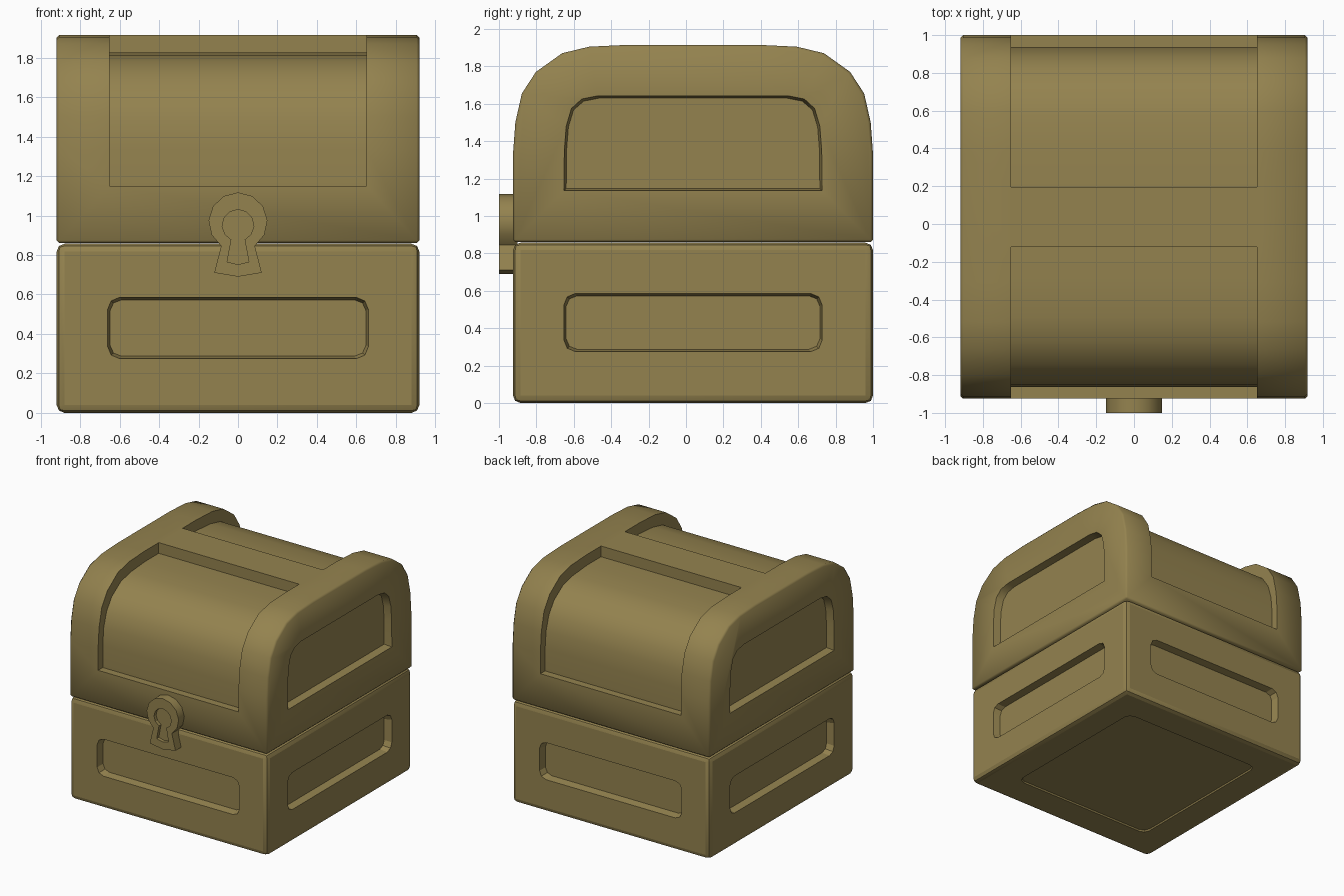
import bpy, bmesh, math

if "Cube" in bpy.data.objects:
    bpy.data.objects.remove(bpy.data.objects["Cube"])

CY = 0.0375        # chest centre in y (the lock sticks out in front)
HX, HY = 0.919, 0.9625
DEPTH = 0.062      # depth of the sunk panels

mat = bpy.data.materials.new("old brass brown")
mat.diffuse_color = (0.296, 0.226, 0.078, 1)
mat.use_nodes = True
mat.node_tree.nodes["Principled BSDF"].inputs["Base Color"].default_value = mat.diffuse_color


def taper(pts, d):
    """Shrink an outline by d on every side."""
    out = []
    lo = [min(p[i] for p in pts) for i in (0, 1)]
    hi = [max(p[i] for p in pts) for i in (0, 1)]
    for p in pts:
        q = []
        for i in (0, 1):
            c, h = (lo[i] + hi[i]) / 2, (hi[i] - lo[i]) / 2
            q.append(c + (p[i] - c) * (1 - d / h))
        out.append(q)
    return out


def prism(name, pts, axis, a, b, end=None, bevel=0, segments=1):
    """Extrude a 2D outline along an axis from a to b, optionally bevelling hard edges."""
    put = {"x": lambda p, t: (t, p[0], p[1]),
           "y": lambda p, t: (p[0], t, p[1]),
           "z": lambda p, t: (p[0], p[1], t)}[axis]
    bm = bmesh.new()
    va = [bm.verts.new(put(p, a)) for p in pts]
    vb = [bm.verts.new(put(p, b)) for p in (end or pts)]
    n = len(pts)
    bm.faces.new(va)
    bm.faces.new(vb)
    for i in range(n):
        j = (i + 1) % n
        bm.faces.new((va[i], va[j], vb[j], vb[i]))
    bmesh.ops.recalc_face_normals(bm, faces=bm.faces)
    if bevel:
        edges = [e for e in bm.edges if e.calc_face_angle() > math.radians(60)]
        bmesh.ops.bevel(bm, geom=edges, offset=bevel, segments=segments,
                        profile=0.5, affect='EDGES')
    me = bpy.data.meshes.new(name)
    bm.to_mesh(me)
    bm.free()
    me.materials.append(mat)
    ob = bpy.data.objects.new(name, me)
    bpy.context.collection.objects.link(ob)
    return ob


def activate(ob):
    bpy.ops.object.select_all(action='DESELECT')
    ob.select_set(True)
    bpy.context.view_layer.objects.active = ob


def cut(ob, cutter):
    m = ob.modifiers.new("cut", 'BOOLEAN')
    m.operation, m.solver, m.object = 'DIFFERENCE', 'EXACT', cutter
    activate(ob)
    bpy.ops.object.modifier_apply(modifier=m.name)
    bpy.data.objects.remove(cutter)


def sink(ob, pts, axis, surface, sign, depth=DEPTH):
    """Cut a slightly tapered panel into a side; sign is the outward direction."""
    cut(ob, prism("cutter", taper(pts, -0.004), axis, surface + sign * 0.02,
                  surface - sign * depth, end=taper(pts, 0.012)))


def rounded(cx, cy, hx, hy, r, n=2):
    pts = []
    for k, (sx, sy) in enumerate(((1, 1), (-1, 1), (-1, -1), (1, -1))):
        for i in range(n + 1):
            t = math.pi / 2 * (k + i / n)
            pts.append((cx + sx * (hx - r) + r * math.cos(t),
                        cy + sy * (hy - r) + r * math.sin(t)))
    return pts


def mirrored(half):
    """Complete a (u, z) half outline about the chest's middle."""
    return [(CY + u, z) for u, z in half] + [(CY - u, z) for u, z in reversed(half)]


# base box with a sunk panel on each side and a shallow one underneath
rect = [(-HX, CY - HY), (HX, CY - HY), (HX, CY + HY), (-HX, CY + HY)]
base = prism("chest_base", rect, "z", 0, 0.857, bevel=0.04, segments=2)
for s in (-1, 1):
    sink(base, rounded(0, 0.43, 0.66, 0.155, 0.06), "y", CY + s * HY, s)
    sink(base, rounded(CY, 0.43, 0.69, 0.155, 0.06), "x", s * HX, s)
sink(base, rounded(0, CY, 0.665, 0.695, 0.06), "z", 0, -1, depth=0.012)

# domed lid
dome = [(-HY, 0.86), (-HY, 1.33), (-0.95, 1.5), (-0.915, 1.655), (-0.84, 1.77),
        (-0.70, 1.87), (-0.555, 1.905), (-0.345, 1.915)]
lid = prism("chest_lid", mirrored(dome), "x", -HX, HX, bevel=0.014)

# curved panels at the front and back of the lid
curve = [(-0.90, 1.15), (-0.90, 1.34), (-0.887, 1.48), (-0.85, 1.60), (-0.78, 1.70),
         (-0.66, 1.78), (-0.53, 1.81), (-0.34, 1.825), (-0.158, 1.825),
         (-0.158, 2.1), (-1.2, 2.1), (-1.2, 1.15)]
for s in (1, -1):
    cut(lid, prism("cutter", [(CY + s * u, z) for u, z in curve], "x", -0.652, 0.652))

# arched panels at the lid ends
arch = [(-0.69, 1.135), (-0.688, 1.35), (-0.678, 1.48), (-0.65, 1.575),
        (-0.595, 1.625), (-0.51, 1.642)]
for s in (-1, 1):
    sink(lid, mirrored(arch), "x", s * HX, s)


# lock plate with a shallow keyhole
def keyhole(cz, r, start, foot_x, foot_z, tip_z, n):
    a0, a1 = math.radians(start), math.radians(180 - start)
    arc = [(r * math.cos(a0 + (a1 - a0) * i / n), cz + r * math.sin(a0 + (a1 - a0) * i / n))
           for i in range(n + 1)]
    return arc + [(-foot_x, foot_z), (0, tip_z), (foot_x, foot_z)]


lock = prism("lock_plate", keyhole(0.968, 0.149, -55, 0.12, 0.71, 0.69, 10), "y", -1.0, -0.90)
cut(lock, prism("cutter", keyhole(0.95, 0.08, -65, 0.055, 0.765, 0.752, 10), "y", -1.05, -0.972))

for ob, angle in ((base, 20), (lid, 50), (lock, 30)):
    activate(ob)
    bpy.ops.object.shade_smooth_by_angle(angle=math.radians(angle))
